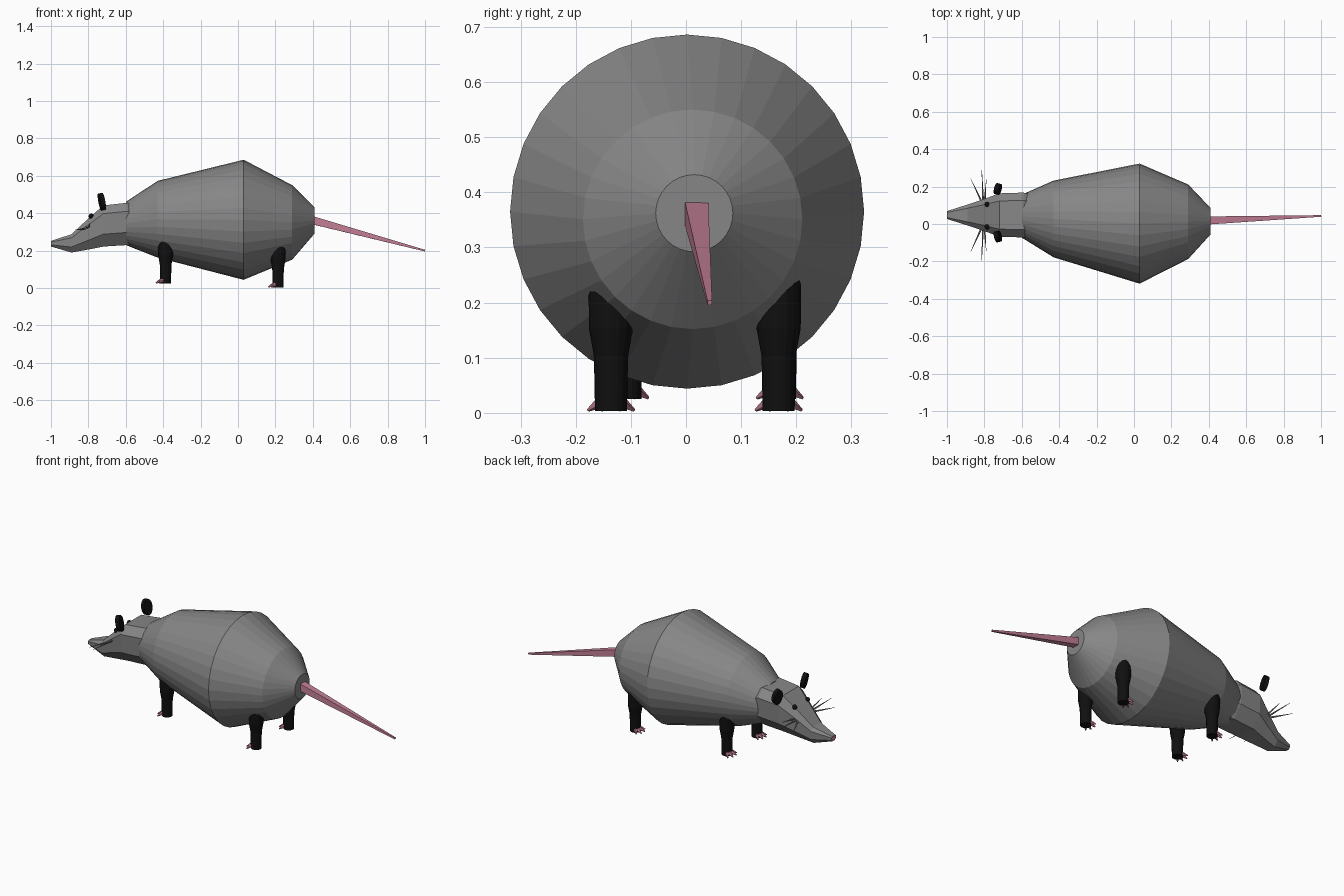
import bpy, bmesh, math
from mathutils import Vector

if "Cube" in bpy.data.objects:
    bpy.data.objects.remove(bpy.data.objects["Cube"])


def material(name, rgb):
    m = bpy.data.materials.new(name)
    m.diffuse_color = (*rgb, 1)
    m.use_nodes = True
    m.node_tree.nodes["Principled BSDF"].inputs["Base Color"].default_value = m.diffuse_color
    return m


GREY = material("grey fur", (0.24, 0.24, 0.24))
BLACK = material("black", (0.005, 0.005, 0.005))
PINK = material("pink skin", (0.56, 0.22, 0.31))


def finish(name, bm, *mats):
    bmesh.ops.recalc_face_normals(bm, faces=bm.faces)
    me = bpy.data.meshes.new(name)
    bm.to_mesh(me)
    bm.free()
    ob = bpy.data.objects.new(name, me)
    for m in mats:
        me.materials.append(m)
    bpy.context.collection.objects.link(ob)
    return ob


def loft(name, rings, *mats):
    """Skin a list of point rings and cap both ends."""
    bm = bmesh.new()
    rows = [[bm.verts.new(p) for p in r] for r in rings]
    n = len(rows[0])
    for a, b in zip(rows, rows[1:]):
        for i in range(n):
            j = (i + 1) % n
            bm.faces.new((a[i], a[j], b[j], b[i]))
    bm.faces.new(rows[0])
    bm.faces.new(rows[-1])
    return finish(name, bm, *mats)


def ring(centre, axis, radius, sides, phase=0.0):
    q = Vector(axis).to_track_quat('Z', 'Y')
    return [Vector(centre) + q @ Vector((radius * math.cos(a), radius * math.sin(a), 0))
            for a in (phase + 2 * math.pi * i / sides for i in range(sides))]


def spike(name, a, b, ra, rb, sides, mat):
    a, b = Vector(a), Vector(b)
    return loft(name, [ring(a, b - a, ra, sides, math.pi / sides),
                       ring(b, b - a, rb, sides, math.pi / sides)], mat)


# Barrel body: x, y, z, radius
BODY = [(-0.6, 0.042, 0.345, 0.115), (-0.43, 0.027, 0.368, 0.205),
        (0.03, 0.002, 0.365, 0.321), (0.29, 0.012, 0.351, 0.199),
        (0.41, 0.015, 0.362, 0.07)]
loft("body", [ring((x, y, z), (1, 0, 0), r, 32) for x, y, z, r in BODY], GREY)

# Faceted head: x, half width, top, bottom
HEAD = [(-0.54, 0.105, 0.43, 0.235), (-0.59, 0.12, 0.456, 0.230),
        (-0.72, 0.116, 0.442, 0.222), (-0.80, 0.086, 0.372, 0.206),
        (-0.89, 0.056, 0.288, 0.190), (-1.0, 0.021, 0.252, 0.222)]


def head_ring(x, w, t, b):
    y = 0.048
    h = t - b
    half = [(0.65 * w, t), (w, t - 0.2 * h), (0.95 * w, b + 0.3 * h), (0.5 * w, b)]
    return ([(x, y + u, z) for u, z in half]
            + [(x, y - u, z) for u, z in reversed(half)])


head = loft("head", [head_ring(*s) for s in HEAD], GREY, PINK)
for f in head.data.polygons:
    if f.center.x < -0.99:      # pink nose end
        f.material_index = 1

# Tail
spike("tail", (0.40, 0.019, 0.362), (1.0, 0.043, 0.2), 0.03, 0.006, 4, PINK)

# Ears, eyes and whiskers on both sides
for s, side in ((1, "left"), (-1, "right")):
    ear = Vector((-0.728, 0.06 + s * 0.127, 0.462))
    n = Vector((-1, s * 0.25, -0.2)).normalized()
    across = Vector((0, 0, 1)).cross(n).normalized()
    up = n.cross(across)
    disc = [across * (0.03 * math.cos(a)) + up * (0.046 * math.sin(a))
            for a in (2 * math.pi * i / 16 for i in range(16))]
    loft(side + "_ear", [[ear + d + n * k for d in disc] for k in (-0.012, 0.012)], BLACK)

    bm = bmesh.new()
    bmesh.ops.create_uvsphere(bm, u_segments=12, v_segments=8, radius=0.014)
    bmesh.ops.translate(bm, verts=bm.verts, vec=(-0.785, 0.045 + s * 0.06, 0.384))
    finish(side + "_eye", bm, BLACK)

    for i, (x, reach, z) in enumerate(((-0.873, 0.195, 0.31), (-0.814, 0.243, 0.33),
                                       (-0.79, 0.19, 0.345))):
        spike(f"{side}_whisker_{i + 1}", (-0.815 + 0.008 * i, 0.048 + s * 0.07, 0.318 + 0.004 * i),
              (x, 0.047 + s * reach, z), 0.006, 0.0008, 5, GREY)

# Legs with toes: name, x, middle y, spread, foot height
for name, x, mid, spread, foot in (("front", -0.387, 0.03, 0.14, 0.025),
                                   ("back", 0.214, 0.016, 0.152, 0.003)):
    for s, side in ((1, "left"), (-1, "right")):
        y = mid + s * spread
        rows = [(foot, 0.029), (foot + 0.1, 0.031), (foot + 0.15, 0.04), (foot + 0.27, 0.041)]
        loft(f"{name}_{side}_leg", [ring((x, y, z), (0, 0, 1), r, 16) for z, r in rows], BLACK)
        for i, deg in enumerate((-50, -18, 18, 50)):
            a = math.radians(deg)
            d = Vector((-math.cos(a), math.sin(a), 0))
            p = Vector((x, y, foot))
            spike(f"{name}_{side}_toe_{i + 1}", p + d * 0.018 + Vector((0, 0, 0.02)),
                  p + d * 0.054 + Vector((0, 0, 0.002)), 0.013, 0.003, 5, PINK)
